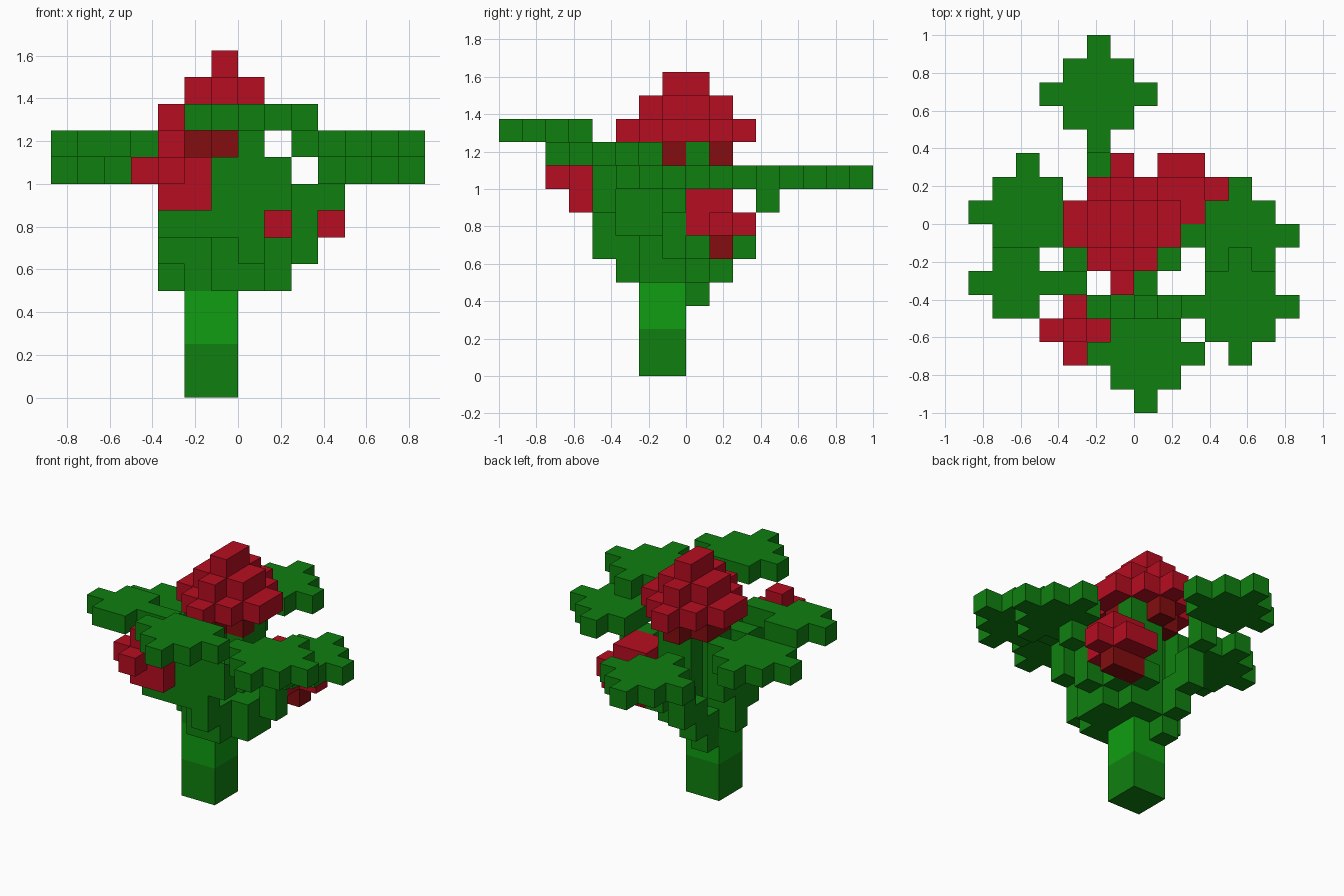
import bpy
import bmesh
from mathutils import Vector

UNIT = 0.125  # edge length of one cube

cube = bpy.data.objects.get("Cube")
if cube:
    bpy.data.objects.remove(cube, do_unlink=True)


def make_material(name, red, green, blue):
    material = bpy.data.materials.new(name)
    material.use_nodes = True
    colour = (red, green, blue, 1)
    material.diffuse_color = colour
    material.node_tree.nodes["Principled BSDF"].inputs["Base Color"].default_value = colour
    return material


leaf_green = make_material("leaf green", .005, .215, .005)
stem_green = make_material("bright stem green", .005, .34, .006)
petal_red = make_material("petal red", .47, .004, .015)
sepal_red = make_material("dark sepal red", .23, .004, .005)

parts = []       # (name, material, cells)
occupied = set()


def add_part(name, material, cells):
    """Register a part; a cell already taken stays with the earlier part."""
    own = set(cells) - occupied
    occupied.update(own)
    parts.append((name, material, own))


def block(xs, ys, zs):
    """Cells of a box given inclusive ranges."""
    spans = [range(low, high + 1) for low, high in (xs, ys, zs)]
    return {(x, y, z) for x in spans[0] for y in spans[1] for z in spans[2]}


def columns(*items):
    """Short upright columns that step along a stem: x, y, bottom, top."""
    cells = set()
    for x, y, bottom, top in items:
        cells |= block((x, x), (y, y), (bottom, top))
    return cells


def diamond(x, y, z, radius=2, stretch_x=0, stretch_y=0):
    """Flat stepped diamond, optionally lengthened along x or y."""
    cells = set()
    for dx in range(-radius, radius + 1):
        for dy in range(-radius, radius + 1):
            if abs(dx) + abs(dy) <= radius:
                cells |= block((x + dx, x + dx + stretch_x),
                               (y + dy, y + dy + stretch_y), (z, z))
    return cells


def build(name, material, cells):
    """Make a mesh from the outward faces of the cells."""
    bm = bmesh.new()
    for cell in sorted(cells):
        centre = Vector(cell) + Vector((.5, .5, .5))
        for axis in range(3):
            for sign in (-1, 1):
                neighbour = list(cell)
                neighbour[axis] += sign
                if tuple(neighbour) in occupied:
                    continue
                normal, u = Vector(), Vector()
                normal[axis] = sign / 2
                u[(axis + 1) % 3] = .5
                v = normal.cross(u) * 2
                corners = (-u - v, u - v, u + v, v - u)
                bm.faces.new([bm.verts.new((centre + normal + c) * UNIT) for c in corners])
    bmesh.ops.remove_doubles(bm, verts=bm.verts, dist=UNIT / 100)
    mesh = bpy.data.meshes.new(name)
    bm.to_mesh(mesh)
    bm.free()
    mesh.materials.append(material)
    bpy.context.collection.objects.link(bpy.data.objects.new(name, mesh))


# Trunk: two tones, then the crown it grows into
middle = (-2, -1)
add_part("trunk_base", leaf_green, block(middle, middle, (0, 1)))
add_part("trunk_upper", stem_green, block(middle, middle, (2, 3)))
add_part("crown_core", leaf_green,
         block(middle, middle, (4, 8)) | block((-1, 0), (-1, 0), (4, 8))
         | columns((-1, -1, 9, 9), (-1, 0, 9, 9), (0, 0, 9, 9)))

# Top flower: stepped pyramid on dark sepals
add_part("top_flower", petal_red,
         diamond(-1, -1, 10, stretch_y=1)
         | diamond(-1, -1, 11, radius=1, stretch_y=1)
         | diamond(-1, -1, 12, radius=0, stretch_y=1))
add_part("top_flower_sepals", sepal_red,
         diamond(-1, -1, 9, radius=1, stretch_y=1))

# Back left flower
add_part("back_flower", petal_red,
         block((1, 2), (0, 1), (7, 7)) | block((1, 2), (0, 2), (6, 6))
         | columns((3, 1, 6, 6)))
add_part("back_flower_sepals", sepal_red, block((1, 2), (1, 1), (5, 5)))
add_part("back_flower_stem", leaf_green, columns((1, 0, 5, 5), (0, 1, 5, 5)))

# Front right flower
add_part("front_flower", petal_red,
         diamond(-3, -5, 8, radius=1) | columns((-3, -5, 9, 9))
         | block((-3, -2), (-5, -5), (7, 7)) | columns((-3, -4, 7, 7)))
add_part("front_flower_stem", leaf_green,
         columns((-1, -3, 4, 8), (-1, -4, 6, 8), (-2, -4, 6, 7), (-3, -4, 6, 6)))

# Broad leaves
add_part("front_leaf", leaf_green, diamond(0, -6, 10) - columns((0, -4, 10, 10)))
add_part("left_front_leaf", leaf_green, diamond(4, -4, 9))
add_part("left_back_leaf", leaf_green, diamond(4, -1, 8) - columns((2, -1, 8, 8)))
add_part("right_back_leaf", leaf_green, diamond(-5, 0, 8))
add_part("back_leaf", leaf_green, diamond(-2, 5, 8))
add_part("right_front_leaf", leaf_green,
         block((-6, -5), (-4, -2), (9, 9)) | block((-7, -3), (-3, -3), (9, 9)))

# Stepped stems that carry the leaves
add_part("front_stem", leaf_green, columns((0, -2, 4, 5), (0, -3, 4, 5), (0, -4, 5, 9)))
add_part("left_front_stem", leaf_green, columns((1, -4, 7, 8), (1, -2, 4, 5)))
add_part("left_back_stem", leaf_green,
         columns((1, -1, 4, 5), (2, -1, 5, 7), (3, -1, 7, 7)))
add_part("right_back_stem", leaf_green, columns((-3, -1, 4, 6), (-3, 0, 6, 8)))
add_part("right_front_stem", leaf_green, columns((-3, -2, 5, 8), (-3, -3, 7, 8)))
add_part("back_stem", leaf_green,
         columns((-2, 0, 3, 4), (-2, 1, 4, 5), (-2, 2, 5, 6), (-2, 3, 7, 7)))

for part in parts:
    build(*part)
